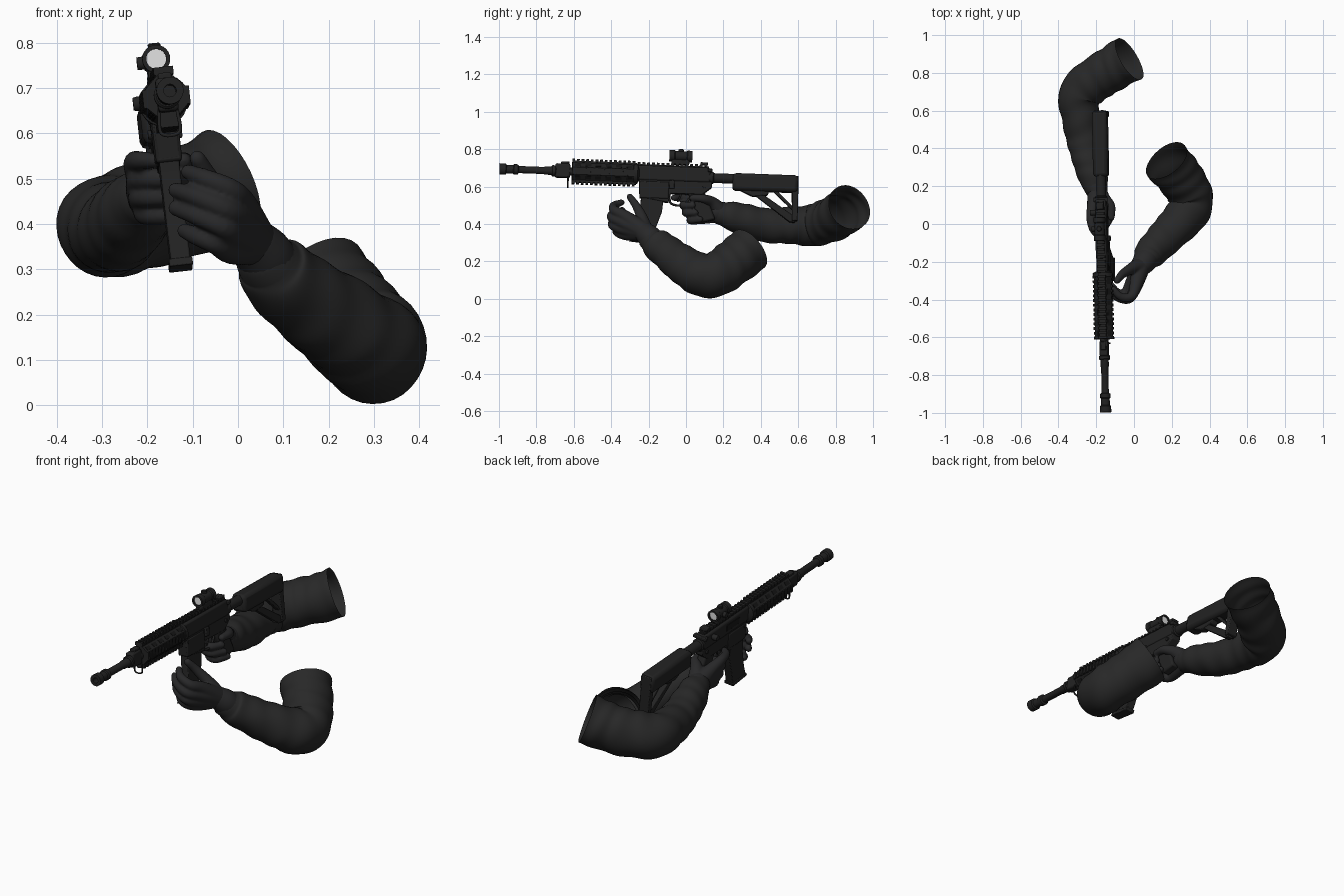
import bpy, bmesh, math
from mathutils import Vector, Matrix

if "Cube" in bpy.data.objects:
    bpy.data.objects.remove(bpy.data.objects["Cube"])


def material(name, r, g, b):
    m = bpy.data.materials.new(name)
    m.diffuse_color = (r, g, b, 1)
    m.use_nodes = True
    m.node_tree.nodes["Principled BSDF"].inputs["Base Color"].default_value = m.diffuse_color
    return m


METAL = material("gun black", .016, .016, .016)
DARK = material("recess black", .008, .008, .008)
SLEEVE = material("sleeve charcoal", .021, .021, .021)
GLOVE = material("glove charcoal", .021, .021, .022)
LENS = material("lens pale grey", .75, .75, .75)

# rifle frame: y runs to the stock, slightly pitched, yawed and rolled
ey = Vector((-.021, 1, -.037)).normalized()
ex = Vector((.99, 0, .11)); ex = (ex - ey * ex.dot(ey)).normalized()
ez = ex.cross(ey)
GUN = Matrix.Translation((-.171, 0, .658)) @ Matrix((ex, ey, ez)).transposed().to_4x4()


def finish(name, bm, mat, M=None, bevel=0, smooth=35):
    bmesh.ops.recalc_face_normals(bm, faces=bm.faces)
    if M is not None:
        bm.transform(M)
    me = bpy.data.meshes.new(name)
    bm.to_mesh(me)
    bm.free()
    me.materials.append(mat)
    ob = bpy.data.objects.new(name, me)
    bpy.context.collection.objects.link(ob)
    if bevel:
        b = ob.modifiers.new("bevel", "BEVEL")
        b.width, b.segments, b.limit_method = bevel, 2, 'ANGLE'
    bpy.ops.object.select_all(action='DESELECT')
    ob.select_set(True)
    bpy.context.view_layer.objects.active = ob
    bpy.ops.object.shade_smooth_by_angle(angle=math.radians(smooth))
    return ob


def add_box(bm, x0, x1, y0, y1, z0, z1):
    c = Vector(((x0 + x1) / 2, (y0 + y1) / 2, (z0 + z1) / 2))
    bmesh.ops.create_cube(bm, size=1, matrix=Matrix.Translation(c) @ Matrix.Diagonal((x1 - x0, y1 - y0, z1 - z0, 1)))


def box(name, w, y0, y1, z0, z1, bevel=.004, x=0, mat=METAL):
    bm = bmesh.new()
    add_box(bm, x - w / 2, x + w / 2, y0, y1, z0, z1)
    return finish(name, bm, mat, GUN, bevel)


def prism(name, w, profile, bevel=.004, mat=METAL):
    """Side profile of (y, z) points extruded across the rifle."""
    bm = bmesh.new()
    f = bm.faces.new([bm.verts.new((-w / 2, y, z)) for y, z in profile])
    r = bmesh.ops.extrude_face_region(bm, geom=[f])
    bmesh.ops.translate(bm, vec=(w, 0, 0), verts=[v for v in r['geom'] if isinstance(v, bmesh.types.BMVert)])
    return finish(name, bm, mat, GUN, bevel)


def lathe(name, profile, x=0, z=0, segs=24, mat=METAL, axis='Y', y=0):
    """Turned part from (along, radius) pairs."""
    bm = bmesh.new()
    rings = []
    for a, r in profile:
        ring = []
        for i in range(segs):
            t = 2 * math.pi * (i + .5) / segs
            c, s = r * math.cos(t), r * math.sin(t)
            ring.append(bm.verts.new({'Y': (x + c, y + a, z + s), 'X': (x + a, y + c, z + s), 'Z': (x + c, y + s, z + a)}[axis]))
        rings.append(ring)
    for p, q in zip(rings, rings[1:]):
        for i in range(segs):
            bm.faces.new((p[i], p[(i + 1) % segs], q[(i + 1) % segs], q[i]))
    bm.faces.new(rings[0]); bm.faces.new(rings[-1])
    return finish(name, bm, mat, GUN)


def tube(bm, pts, segs=16, sub=6, wrinkle=0, caps=(True, True)):
    """Smooth limb through (x, y, z, radius) points with rounded ends."""
    P = [Vector(p) for p in pts]
    P = [P[0] * 2 - P[1]] + P + [P[-1] * 2 - P[-2]]
    S = []
    for i in range(1, len(P) - 2):
        a, b, c, d = P[i - 1:i + 3]
        for k in range(sub):
            t = k / sub
            S.append(.5 * (2 * b + (c - a) * t + (2 * a - 5 * b + 4 * c - d) * t * t + (3 * b - a - 3 * c + d) * t ** 3))
    S.append(P[-2])
    C = [(s.xyz, max(s.w, .004)) for s in S]
    T = [(C[min(i + 1, len(C) - 1)][0] - C[max(i - 1, 0)][0]).normalized() for i in range(len(C))]
    stations = [(c, r, t) for (c, r), t in zip(C, T)]
    angles = [math.radians(a) for a in (25, 50, 72, 86)]
    if caps[0]:
        c, r, t = stations[0]
        stations = [(c - t * r * math.sin(a), r * math.cos(a), t) for a in reversed(angles)] + stations
    if caps[1]:
        c, r, t = stations[-1]
        stations += [(c + t * r * math.sin(a), r * math.cos(a), t) for a in angles]
    n = stations[0][2].orthogonal().normalized()
    rings, dist, last = [], 0, stations[0][0]
    for c, r, t in stations:
        n = (n - t * n.dot(t)).normalized()
        b = t.cross(n)
        dist += (c - last).length
        last = c
        ring = []
        for i in range(segs):
            a = 2 * math.pi * i / segs
            w = 1 + wrinkle * (math.sin(62 * dist + 1.8 * math.sin(a + 9 * dist)) + .6 * math.sin(3 * a + 25 * dist))
            ring.append(bm.verts.new(c + (n * math.cos(a) + b * math.sin(a)) * r * w))
        rings.append(ring)
    for p, q in zip(rings, rings[1:]):
        for i in range(segs):
            bm.faces.new((p[i], p[(i + 1) % segs], q[(i + 1) % segs], q[i]))
    if caps[0]: bm.faces.new(rings[0])
    if caps[1]: bm.faces.new(rings[-1])


def limb(name, pts, mat, M=None, **kw):
    bm = bmesh.new()
    tube(bm, pts, **kw)
    return finish(name, bm, mat, M, smooth=60)


def hand(name, wrist, fingers):
    """Fingers all start at the wrist and are fused into one glove."""
    bm = bmesh.new()
    for f in fingers:
        radii = (.034, .025, .021, .017) if len(f) == 4 else (.032, .023, .018)
        tube(bm, [wrist] + [(*p, r) for p, r in zip(f, radii)], sub=5)
    ob = finish(name, bm, GLOVE)
    m = ob.modifiers.new("fuse", "REMESH")
    m.mode, m.voxel_size, m.use_smooth_shade = 'VOXEL', .006, True
    s = ob.modifiers.new("soften", "SMOOTH")
    s.iterations, s.factor = 3, .5


# barrel, muzzle and front sight
lathe("barrel", [(-.92, .019), (-.76, .019), (-.755, .022), (-.6, .022)])
lathe("muzzle", [(-.93, .014), (-.998, .014), (-.998, .03), (-.965, .03), (-.96, .023), (-.925, .023),
                 (-.92, .028), (-.9, .028), (-.895, .019)])
box("gas_block", .045, -.7, -.62, -.035, .04, .008)
box("front_sight", .03, -.67, -.625, .03, .052)
lathe("gas_collar", [(-.72, .025), (-.715, .03), (-.7, .03), (-.695, .025)])
limb("sling_loop", [(-.02, -.63, -.03, .004), (-.02, -.63, -.08, .004), (.02, -.63, -.08, .004), (.02, -.63, -.03, .004)],
     METAL, GUN, segs=8)

# railed handguard
lathe("handguard", [(-.61, .03), (-.61, .05), (-.265, .05), (-.265, .03)], segs=8)
bm = bmesh.new()
for k in range(14):
    y = -.61 + k * .0248
    for s in (-1, 1):
        add_box(bm, -.022, .022, y, y + .014, s * .05, s * .067)
        add_box(bm, s * .042, s * .052, y, y + .014, -.02, .02)
for s in (-1, 1):
    add_box(bm, -.018, .018, -.61, -.265, s * .04, s * .057)
finish("handguard_rails", bm, METAL, GUN)
bm = bmesh.new()
for k in range(6):
    for s in (-1, 1):
        for u in (-1, 1):
            m = Matrix.Rotation(math.pi / 4 * (1 + 2 * (s > 0)) + (math.pi if u > 0 else 0), 4, 'Y')
            b2 = m @ Matrix.Translation((0, -.58 + k * .055, .0465)) @ Matrix.Diagonal((.02, .032, .003, 1))
            bmesh.ops.create_cube(bm, size=1, matrix=b2)
finish("handguard_vents", bm, DARK, GUN)
lathe("barrel_nut", [(-.285, .04), (-.28, .053), (-.26, .053), (-.25, .035)])

# receiver
box("upper_receiver", .058, -.26, .13, -.035, .045, .01)
prism("lower_receiver", .05, [(-.25, -.03), (.14, -.03), (.14, -.06), (.09, -.1), (-.08, -.1), (-.09, -.15), (-.245, -.125)])
box("magazine_well", .058, -.245, -.09, -.13, -.04, .006)
bm = bmesh.new()
add_box(bm, -.016, .016, -.26, .12, .04, .052)
for k in range(15):
    add_box(bm, -.021, .021, -.26 + k * .0255, -.245 + k * .0255, .05, .062)
finish("top_rail", bm, METAL, GUN)
box("ejection_port", .004, -.17, -.06, -.01, .025, .001, x=-.03, mat=DARK)
box("charging_handle", .075, .115, .14, .022, .04)
box("rear_sight", .04, .075, .115, .06, .074)
lathe("forward_assist", [(-.058, .014), (-.05, .016), (-.02, .014)], axis='X', y=.06, z=.015)
box("bolt_catch", .014, -.09, -.06, -.075, -.03, x=.032)
for i, y in enumerate((-.23, .1)):
    lathe(f"pin_{i}", [(-.032, .01), (.032, .01)], axis='X', y=y, z=-.055, segs=12)
limb("trigger_guard", [(0, -.085, -.1, .006), (0, -.075, -.152, .006), (0, -.01, -.158, .006), (0, .03, -.11, .006)],
     METAL, GUN, segs=8)
limb("trigger", [(0, -.02, -.09, .006), (0, -.03, -.12, .005), (0, -.04, -.14, .004)], METAL, GUN, segs=8)
prism("pistol_grip", .046, [(.01, -.08), (.1, -.08), (.165, -.23), (.085, -.25), (.03, -.14)], .01)

# curved magazine
prism("magazine", .044, [(-.235, -.1), (-.24, -.2), (-.262, -.29), (-.285, -.355), (-.175, -.365), (-.15, -.28),
                         (-.122, -.2), (-.113, -.1)])
prism("magazine_base", .052, [(-.285, -.345), (-.292, -.362), (-.17, -.372), (-.165, -.355)], .003)

# tube sight with lens and knobs
box("sight_mount", .042, -.08, .015, .058, .085)
lathe("sight_tube", [(-.08, .022), (-.092, .022), (-.092, .031), (-.065, .031), (-.06, .027), (0, .027), (.005, .031),
                     (.03, .031), (.03, .022), (.02, .022)], z=.104)
for n, a in (("front", -.083), ("rear", .021)):
    lathe(f"sight_lens_{n}", [(a, .022), (a + .002, .022)], z=.104, mat=LENS)
lathe("sight_top_knob", [(.12, .014), (.138, .014), (.141, .011)], axis='Z', y=-.03)
lathe("sight_side_knob", [(-.042, .014), (-.02, .015)], axis='X', y=-.03, z=.1)

# buffer tube and stock
lathe("buffer_tube", [(.12, .03), (.145, .033), (.15, .026), (.3, .026)], z=-.007)
box("stock_body", .08, .25, .6, -.07, .022, .018)
prism("stock_lever", .04, [(.27, -.06), (.45, -.06), (.44, -.09), (.36, -.1)])
prism("stock_strut", .035, [(.34, -.07), (.39, -.07), (.59, -.2), (.59, -.232), (.56, -.228)])
prism("stock_cross_strut", .03, [(.46, -.06), (.485, -.06), (.58, -.15), (.58, -.17)])
prism("butt_plate", .055, [(.565, .015), (.602, .018), (.604, -.22), (.575, -.225)])

# rear arm, on the grip
limb("rear_sleeve", [(-.2, .19, .455, .062), (-.212, .235, .445, .075), (-.235, .32, .42, .086), (-.262, .44, .392, .092),
                     (-.285, .57, .392, .1), (-.285, .685, .395, .113), (-.2, .77, .42, .118), (-.11, .825, .45, .12),
                     (-.025, .875, .487, .125)], SLEEVE, segs=32, sub=10, wrinkle=.022, caps=(True, False))
limb("rear_cuff", [(-.193, .165, .465, .054), (-.2, .195, .458, .06), (-.207, .22, .45, .062)], GLOVE, segs=24)
hand("rear_glove", (-.195, .19, .46, .05), [
    [(-.215, .1, .505), (-.228, .03, .535), (-.215, -.03, .54), (-.185, -.065, .54)],
    [(-.215, .1, .48), (-.215, .01, .5), (-.16, -.015, .5), (-.122, .035, .5)],
    [(-.21, .105, .455), (-.21, .02, .46), (-.155, 0, .46), (-.118, .05, .46)],
    [(-.2, .11, .435), (-.2, .045, .422), (-.15, .025, .42), (-.115, .075, .425)],
    [(-.16, .14, .515), (-.122, .095, .535), (-.12, .035, .54)]])

# front arm, on the magazine
limb("front_sleeve", [(.065, -.185, .315, .068), (.085, -.155, .29, .084), (.15, -.085, .235, .094), (.225, -.01, .18, .104),
                      (.29, .075, .13, .115), (.295, .16, .132, .12), (.24, .25, .19, .123), (.17, .335, .262, .128)],
     SLEEVE, segs=32, sub=10, wrinkle=.022, caps=(True, False))
limb("front_cuff", [(.035, -.225, .358, .056), (.055, -.2, .335, .063), (.07, -.18, .315, .064)], GLOVE, segs=24)
hand("front_glove", (.035, -.225, .36, .053), [
    [(.01, -.325, .44), (-.015, -.385, .475), (-.07, -.385, .5), (-.11, -.345, .515)],
    [(.005, -.34, .41), (-.03, -.398, .435), (-.095, -.385, .462), (-.138, -.34, .475)],
    [(-.005, -.335, .375), (-.035, -.393, .395), (-.095, -.38, .42), (-.138, -.335, .435)],
    [(-.015, -.315, .345), (-.05, -.368, .358), (-.09, -.36, .373), (-.118, -.325, .385)],
    [(-.01, -.235, .43), (-.06, -.265, .495), (-.09, -.3, .545)]])
